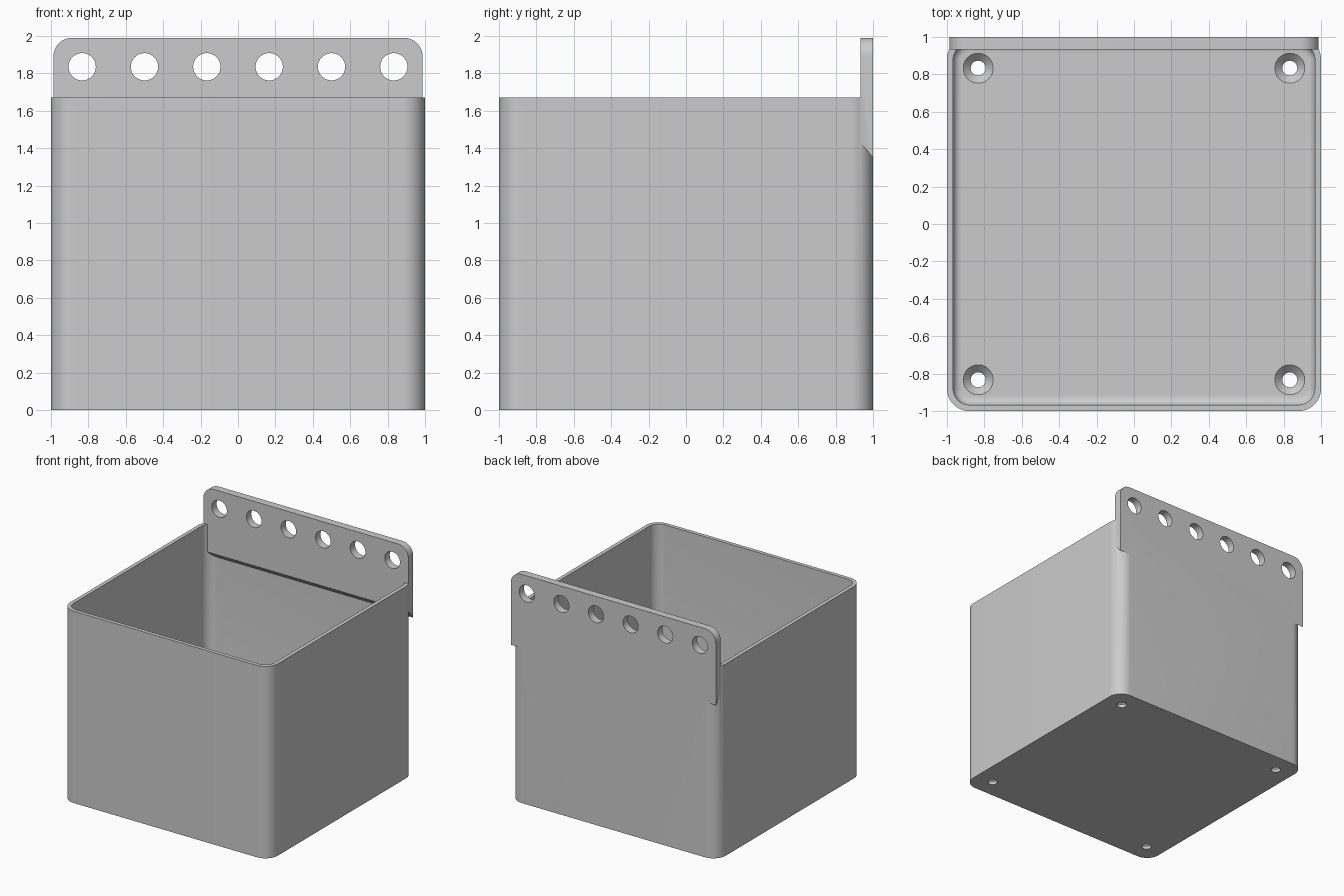
import bpy
import bmesh
from math import cos, sin, pi, radians

cube = bpy.data.objects.get("Cube")
if cube:
    bpy.data.objects.remove(cube, do_unlink=True)

grey = bpy.data.materials.new("plain grey")
grey.use_nodes = True
colour = (0.6, 0.6, 0.6, 1)
grey.diffuse_color = colour
grey.node_tree.nodes["Principled BSDF"].inputs["Base Color"].default_value = colour

HEIGHT, WALL, FLOOR = 1.67, 0.033, 0.067
PLATE_FRONT, PLATE_BOTTOM = 0.933, 1.35


def finish(name, bm):
    bmesh.ops.recalc_face_normals(bm, faces=bm.faces)
    mesh = bpy.data.meshes.new(name)
    bm.to_mesh(mesh)
    bm.free()
    mesh.materials.append(grey)
    obj = bpy.data.objects.new(name, mesh)
    bpy.context.collection.objects.link(obj)
    return obj


def arc(cx, cy, r, start, steps=12):
    return [(cx + r * cos(start + pi / 2 * i / steps),
             cy + r * sin(start + pi / 2 * i / steps)) for i in range(steps + 1)]


def rounded_box(name, half, r, z0, z1, fillet=0):
    """Upright prism with rounded corners and an optional fillet round its base."""
    c = half - r
    outline = []
    for k, (sx, sy) in enumerate([(1, 1), (-1, 1), (-1, -1), (1, -1)]):
        outline += arc(sx * c, sy * c, r, k * pi / 2)
    bm = bmesh.new()
    base = bm.faces.new([bm.verts.new((x, y, z0)) for x, y in outline])
    top = bmesh.ops.extrude_face_region(bm, geom=[base], use_keep_orig=True)["geom"]
    for v in top:
        if isinstance(v, bmesh.types.BMVert):
            v.co.z = z1
    if fillet:
        rim = [e for e in bm.edges if all(abs(v.co.z - z0) < 1e-5 for v in e.verts)]
        bmesh.ops.bevel(bm, geom=rim, offset=fillet, segments=6, profile=0.5,
                        affect='EDGES')
    return finish(name, bm)


def cone(name, r1, r2, depth, location, tilt=0):
    bm = bmesh.new()
    bmesh.ops.create_cone(bm, cap_ends=True, segments=48,
                          radius1=r1, radius2=r2, depth=depth)
    obj = finish(name, bm)
    obj.location = location
    obj.rotation_euler.x = tilt
    obj.hide_render = True
    return obj


def combine(target, other, operation):
    """Apply a boolean and discard the second object."""
    bpy.context.view_layer.update()
    bpy.context.view_layer.objects.active = target
    mod = target.modifiers.new(operation.lower(), 'BOOLEAN')
    mod.operation, mod.solver, mod.object = operation, 'EXACT', other
    bpy.ops.object.modifier_apply(modifier=mod.name)
    bpy.data.objects.remove(other, do_unlink=True)


# Hollow box with a filleted floor
box = rounded_box("box", 1, 0.12, 0, HEIGHT)
cavity = rounded_box("cavity", 1 - WALL, 0.087, FLOOR, HEIGHT + 0.2, 0.045)
combine(box, cavity, 'DIFFERENCE')

# Hanging plate: rounded top corners, underside sloping up towards the cavity
w, top, r = 0.987, 1.99, 0.1
outline = [(-w, PLATE_BOTTOM), (w, PLATE_BOTTOM)]
outline += arc(w - r, top - r, r, 0) + arc(r - w, top - r, r, pi / 2)
bm = bmesh.new()
back = bm.faces.new([bm.verts.new((x, 1, z)) for x, z in outline])
new = bmesh.ops.extrude_face_region(bm, geom=[back], use_keep_orig=True)["geom"]
for v in new:
    if isinstance(v, bmesh.types.BMVert):
        v.co.y = PLATE_FRONT
        if v.co.z < PLATE_BOTTOM + 0.01:
            v.co.z += 0.08
plate = finish("hanging_plate", bm)
combine(box, plate, 'UNION')

# Row of peg holes through the plate
for i in range(6):
    x = (i - 2.5) / 3
    combine(box, cone("peg_hole", 0.073, 0.073, 0.4, (x, 0.967, 1.835), pi / 2),
            'DIFFERENCE')

# Countersunk screw holes in the floor
for sx in (-1, 1):
    for sy in (-1, 1):
        x, y = sx * 0.833, sy * 0.833
        combine(box, cone("screw_hole", 0.04, 0.04, 0.4, (x, y, 0)), 'DIFFERENCE')
        combine(box, cone("countersink", 0.04, 0.09, 0.05,
                          (x, y, FLOOR - 0.015)), 'DIFFERENCE')

bpy.ops.object.select_all(action='DESELECT')
box.select_set(True)
bpy.context.view_layer.objects.active = box
bpy.ops.object.shade_smooth_by_angle(angle=radians(30))
